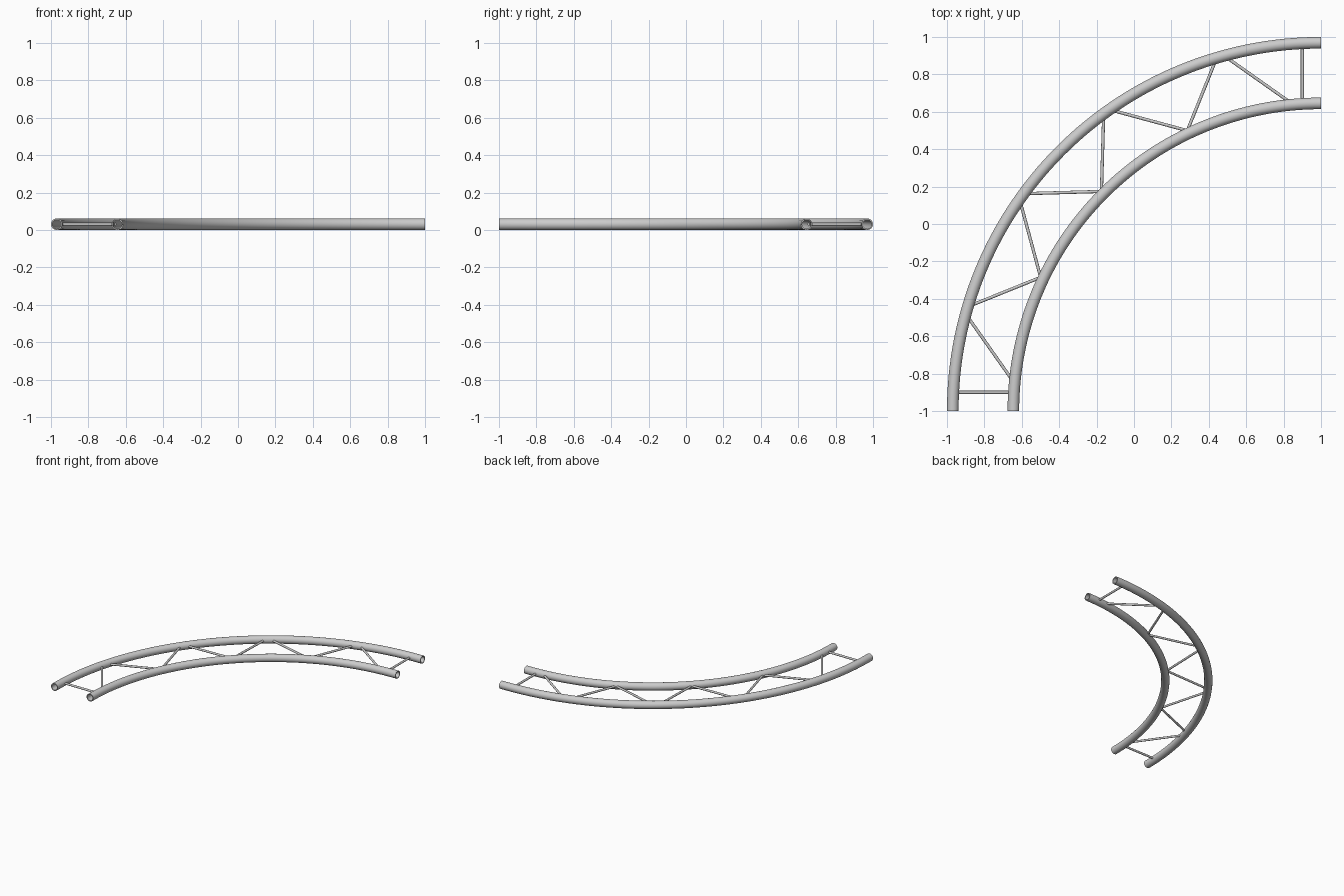
import bpy, bmesh, math
from mathutils import Vector

if "Cube" in bpy.data.objects:
    bpy.data.objects.remove(bpy.data.objects["Cube"])

R = 0.031                 # chord tube radius
WALL = 0.007
CX, CY = 1.0, -1.0        # centre of the quarter circle
OUT_C, IN_C = 2 - R, 1.645


def polar(radius, deg):
    # angle measured from the +y end of the arc
    a = math.radians(deg)
    return Vector((CX - radius * math.sin(a), CY + radius * math.cos(a), R))


def finish(name, bm):
    bmesh.ops.recalc_face_normals(bm, faces=bm.faces)
    me = bpy.data.meshes.new(name)
    bm.to_mesh(me)
    bm.free()
    ob = bpy.data.objects.new(name, me)
    bpy.context.collection.objects.link(ob)
    bpy.context.view_layer.objects.active = ob
    ob.select_set(True)
    bpy.ops.object.shade_smooth_by_angle(angle=math.radians(35))
    ob.select_set(False)
    return ob


def bent_pipe(name, radius, steps=64, sides=24):
    # hollow section (outer wall, inner wall) swept through 90 degrees
    bm = bmesh.new()
    rings = []
    for i in range(steps + 1):
        deg = 90 * i / steps
        pair = []
        for r in (R, R - WALL):
            ring = []
            for k in range(sides):
                t = 2 * math.pi * k / sides
                p = polar(radius + r * math.cos(t), deg)
                p.z += r * math.sin(t)
                ring.append(bm.verts.new(p))
            pair.append(ring)
        rings.append(pair)

    def bridge(a, b):
        for k in range(sides):
            n = (k + 1) % sides
            bm.faces.new((a[k], a[n], b[n], b[k]))

    for a, b in zip(rings, rings[1:]):
        bridge(a[0], b[0])
        bridge(a[1], b[1])
    for end in (rings[0], rings[-1]):
        bridge(end[0], end[1])
    return finish(name, bm)


def rod(name, a, b, radius=0.0085):
    bm = bmesh.new()
    bmesh.ops.create_cone(bm, cap_ends=True, segments=16, radius1=radius,
                          radius2=radius, depth=(b - a).length)
    ob = finish(name, bm)
    ob.location = (a + b) / 2
    ob.rotation_mode = 'QUATERNION'
    ob.rotation_quaternion = (b - a).to_track_quat('Z', 'Y')
    return ob


# Main curved chords
bent_pipe("outer_chord", OUT_C)
bent_pipe("inner_chord", IN_C)

# Zigzag bracing: (outer angle, inner angle), mirrored about the 45 degree line
ro, ri = OUT_C - R + 0.012, IN_C + R - 0.010
for i, (ao, ai) in enumerate([(14.8, 6.0), (16.9, 25.3), (34.6, 25.7), (36.6, 44.8)]):
    rod(f"brace_a_{i}", polar(ro, ao), polar(ri, ai))
    rod(f"brace_b_{i}", polar(ro, 90 - ao), polar(ri, 90 - ai))

# Straight end struts
rod("end_strut_a", Vector((0.9, 0.944, R)), Vector((0.9, 0.664, R)))
rod("end_strut_b", Vector((-0.944, -0.9, R)), Vector((-0.664, -0.9, R)))
